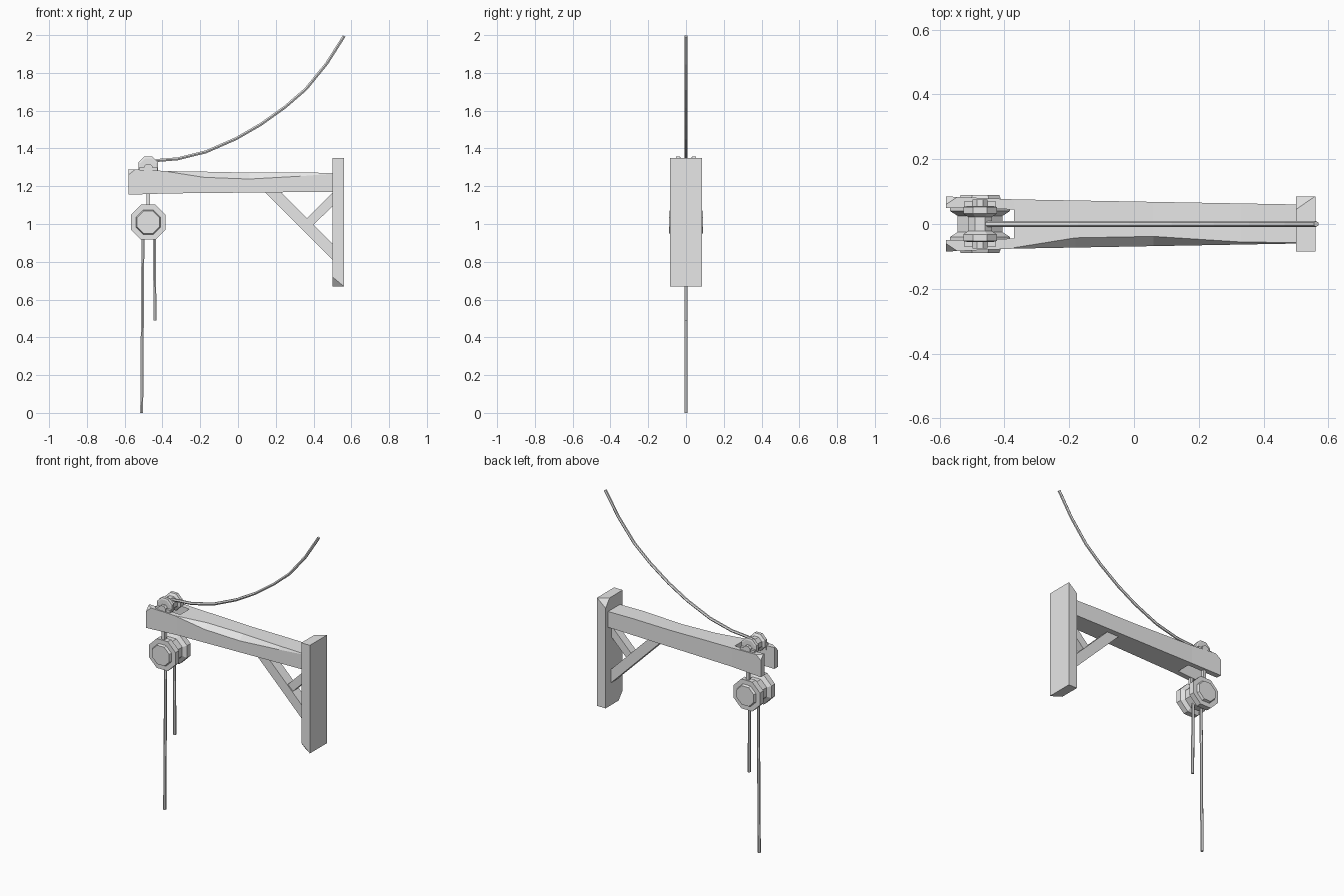
import bpy, bmesh, math
from mathutils import Vector

cube = bpy.data.objects.get("Cube")
if cube:
    bpy.data.objects.remove(cube, do_unlink=True)

grey = bpy.data.materials.new("plain_grey")
grey.use_nodes = True
grey.diffuse_color = (0.8, 0.8, 0.8, 1)
grey.node_tree.nodes["Principled BSDF"].inputs["Base Color"].default_value = (0.8, 0.8, 0.8, 1)


def finish(bm, name):
    bmesh.ops.recalc_face_normals(bm, faces=bm.faces)
    mesh = bpy.data.meshes.new(name)
    bm.to_mesh(mesh)
    bm.free()
    mesh.materials.append(grey)
    obj = bpy.data.objects.new(name, mesh)
    bpy.context.collection.objects.link(obj)
    return obj


def loft(name, rings, cuts=()):
    """Skin a list of rings, cap both ends, then slice corners off."""
    bm = bmesh.new()
    loops = [[bm.verts.new(p) for p in ring] for ring in rings]
    n = len(loops[0])
    for a, b in zip(loops, loops[1:]):
        for i in range(n):
            j = (i + 1) % n
            bm.faces.new((a[i], a[j], b[j], b[i]))
    bm.faces.new(loops[0])
    bm.faces.new(loops[-1])
    for corner, size in cuts:
        corner = Vector(corner)
        normal = Vector([1 / s for s in size])
        point = corner - Vector((size[0], 0, 0))
        geom = bm.verts[:] + bm.edges[:] + bm.faces[:]
        bmesh.ops.bisect_plane(bm, geom=geom, plane_co=point, plane_no=normal, clear_outer=True)
        bmesh.ops.holes_fill(bm, edges=[e for e in bm.edges if e.is_boundary])
    return finish(bm, name)


def box(name, x, y, z, cuts=()):
    ring = lambda h: [(x[0], y[0], h), (x[1], y[0], h), (x[1], y[1], h), (x[0], y[1], h)]
    return loft(name, [ring(z[0]), ring(z[1])], cuts)


def plank(name, outline, half):
    """Extrude an x-z outline across y."""
    return loft(name, [[(x, y, z) for x, z in outline] for y in (-half, half)])


def wheel(name, x, z, profile, sides=8):
    """Turn a (y, radius) profile around a y axis."""
    angles = [math.tau * (i + 0.5) / sides for i in range(sides)]
    return loft(name, [[(x + r * math.cos(a), y, z + r * math.sin(a)) for a in angles]
                       for y, r in profile])


def rope(name, points, radius=0.009, sides=6):
    """Sweep a ring along a path lying in the x-z plane."""
    pts = [Vector((x, 0, z)) for x, z in points]
    rings = []
    for i, p in enumerate(pts):
        t = (pts[min(i + 1, len(pts) - 1)] - pts[max(i - 1, 0)]).normalized()
        side = Vector((0, 1, 0))
        up = t.cross(side)
        rings.append([p + radius * (math.cos(math.tau * k / sides) * side
                                    + math.sin(math.tau * k / sides) * up) for k in range(sides)])
    return loft(name, rings)


# Wall post with two chipped corners
box("wall_post", (0.5, 0.56), (-0.085, 0.085), (0.67, 1.35),
    [((0.5, -0.085, 0.67), (-0.06, -0.04, -0.05)),
     ((0.5, 0.085, 1.35), (-0.058, 0.04, 0.05))])

# Tapered beam with a worn upper front edge: x, top height, worn inset, worn drop
rings = []
for x, top, inset, drop in [(-0.37, 1.28, 0.003, 0.003), (-0.18, 1.277, 0.03, 0.03),
                            (0.06, 1.272, 0.03, 0.034), (0.33, 1.273, 0.008, 0.02),
                            (0.5, 1.27, 0.003, 0.004)]:
    half = 0.076 - 0.018 * (x + 0.37)
    low = 1.162 + 0.01 * (x + 0.37)
    rings.append([(x, -half, low), (x, half, low), (x, half, top),
                  (x, -half + inset, top), (x, -half, top - drop)])
loft("beam", rings)

# Fork prongs at the free end of the beam
for side, name in ((-1, "fork_prong_front"), (1, "fork_prong_back")):
    prong = []
    for x, inner, outer, low, top in [(-0.58, 0.05, 0.085, 1.155, 1.29),
                                      (-0.37, 0.045, 0.076, 1.162, 1.28)]:
        prong.append([(x, side * inner, low), (x, side * outer, low),
                      (x, side * outer, top), (x, side * inner, top)])
    loft(name, prong, [((-0.58, side * 0.085, 1.29), (-0.04, side * 0.025, 0.03))])

# Diagonal brace and its short strut
plank("diagonal_brace", [(0.14, 1.17), (0.225, 1.17), (0.5, 0.895), (0.5, 0.81)], 0.032)
plank("short_strut", [(0.365, 1.03), (0.4, 0.995), (0.5, 1.095), (0.5, 1.165)], 0.025)

# Pulleys, with raised hubs and a groove between the flanges
half = [(0.09, 0.064), (0.075, 0.07), (0.075, 0.1), (0.04, 0.1), (0.025, 0.075)]
wheel("large_pulley", -0.475, 1.01, [(-y, r) for y, r in half] + half[::-1])
half = [(0.055, 0.045), (0.052, 0.056), (0.032, 0.056), (0.022, 0.04)]
wheel("small_pulley", -0.475, 1.305, [(-y, r) for y, r in half] + half[::-1])
wheel("small_pulley_axle", -0.475, 1.295, [(-0.075, 0.025), (0.075, 0.025)])

# Hangers and small saddle blocks holding the pulleys
for side, name in ((-1, "front"), (1, "back")):
    y = side * 0.058
    box("hanger_" + name, (-0.485, -0.465), (y - 0.009, y + 0.009), (1.05, 1.3))
    box("saddle_" + name, (-0.525, -0.425), (y - 0.012, y + 0.012), (1.26, 1.3))

# Ropes
rope("pull_rope", [(-0.475, 1.33), (-0.42, 1.337), (-0.32, 1.345), (-0.17, 1.382), (-0.01, 1.452),
                   (0.12, 1.527), (0.25, 1.62), (0.36, 1.715), (0.47, 1.85), (0.562, 1.995)])
rope("long_rope", [(-0.51, 0), (-0.503, 0.97)])
rope("short_rope", [(-0.44, 0.49), (-0.442, 0.97)])
